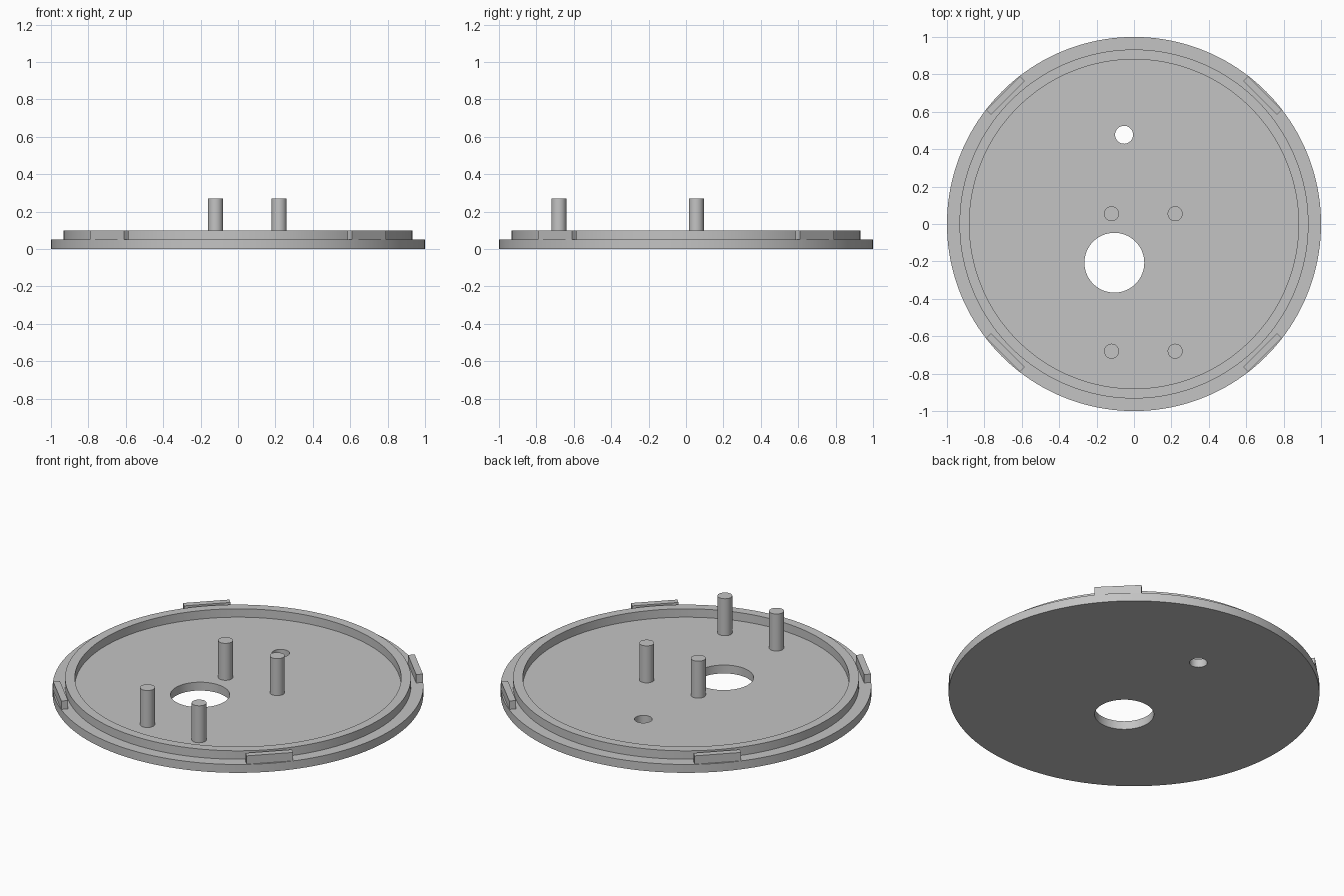
import bpy, bmesh, math
from mathutils import Matrix

if "Cube" in bpy.data.objects:
    bpy.data.objects.remove(bpy.data.objects["Cube"])

grey = bpy.data.materials.new("grey_plastic")
grey.diffuse_color = (0.55, 0.55, 0.55, 1)
grey.use_nodes = True
grey.node_tree.nodes["Principled BSDF"].inputs["Base Color"].default_value = grey.diffuse_color

BASE_TOP, RIM_TOP, PIN_TOP = 0.05, 0.10, 0.27


def select(ob):
    bpy.ops.object.select_all(action='DESELECT')
    ob.select_set(True)
    bpy.context.view_layer.objects.active = ob


def smooth(ob):
    select(ob)
    bpy.ops.object.shade_smooth_by_angle(angle=math.radians(30))


def cylinder(name, x, y, r, z0, z1, sides):
    bpy.ops.mesh.primitive_cylinder_add(vertices=sides, radius=r, depth=z1 - z0,
                                        location=(x, y, (z0 + z1) / 2))
    ob = bpy.context.object
    ob.name = name
    ob.data.materials.append(grey)
    return ob


def bore(ob, cutter):
    mod = ob.modifiers.new("bore", 'BOOLEAN')
    mod.operation, mod.solver, mod.object = 'DIFFERENCE', 'EXACT', cutter
    select(ob)
    bpy.ops.object.modifier_apply(modifier=mod.name)
    bpy.data.objects.remove(cutter)


# Round base plate with a large and a small through hole
base = cylinder("base_plate", 0, 0, 1.0, 0, BASE_TOP, 160)
for x, y, r in [(-0.105, -0.207, 0.16), (-0.053, 0.477, 0.048)]:
    bore(base, cylinder("hole_cutter", x, y, r, -0.1, 0.2, 64))
smooth(base)

# Raised locating rim
rim = cylinder("rim", 0, 0, 0.933, BASE_TOP, RIM_TOP, 160)
bore(rim, cylinder("rim_cutter", 0, 0, 0.88, -0.1, 0.3, 160))
smooth(rim)

# Four upright mounting pins
for x in (-0.12, 0.22):
    for y in (0.055, -0.68):
        smooth(cylinder("mounting_pin", x, y, 0.04, BASE_TOP, PIN_TOP, 40))

# Four flat clips at the diagonals of the plate edge
for i in range(4):
    bm = bmesh.new()
    bmesh.ops.create_cube(bm, size=1)
    bm.transform(Matrix.Rotation(math.radians(45 + 90 * i), 4, 'Z')
                 @ Matrix.Translation((0.972, 0, (BASE_TOP + RIM_TOP) / 2))
                 @ Matrix.Diagonal((0.037, 0.254, RIM_TOP - BASE_TOP, 1)))
    mesh = bpy.data.meshes.new("edge_clip")
    bm.to_mesh(mesh)
    bm.free()
    mesh.materials.append(grey)
    bpy.context.collection.objects.link(bpy.data.objects.new("edge_clip", mesh))
